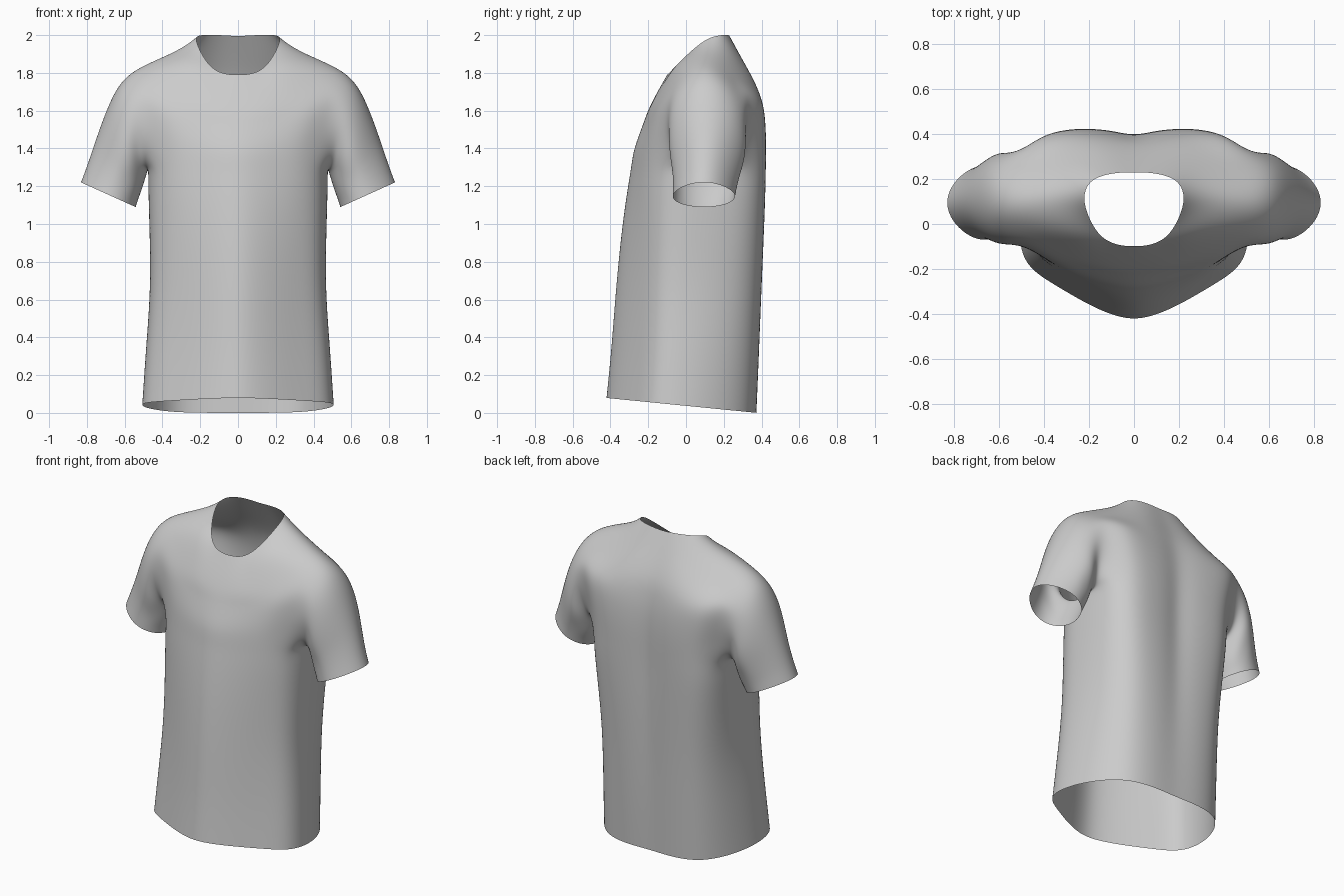
import bpy, bmesh, math
from mathutils import Vector

if "Cube" in bpy.data.objects:
    bpy.data.objects.remove(bpy.data.objects["Cube"])

# Half cross-section from centre front to centre back: (width fraction, depth fraction)
SECTION = [(0, 0), (.22, .035), (.45, .105), (.69, .195), (.91, .28), (1, .39), (1, .53),
           (.985, .69), (.92, .87), (.73, .985), (.44, 1.0), (.2, .985), (0, .95)]
# How the lower back tapers away from that section
TAPER = {7: (-.035, -.02), 8: (-.08, -.05), 9: (-.07, -.04), 10: (-.02, -.01),
         11: (0, .01), 12: (0, .04)}

# Torso rows: half width, side z, front y, front z, back y, back z, front flatness, back taper
ROWS = [(.508, .04, -.43, .08, .378, 0, 1, 1),
        (.49, .32, -.404, .33, .392, .30, 1, .85),
        (.463, .65, -.38, .65, .406, .65, .95, .55),
        (.468, .95, -.35, .95, .418, .95, .85, .25),
        (.475, 1.17, -.318, 1.17, .424, 1.17, .72, 0),
        (.475, 1.29, -.298, 1.28, .426, 1.3, .65, 0),   # armpit row
        (.49, 1.45, -.285, 1.38, .428, 1.42, .65, 0),
        (.53, 1.60, -.257, 1.46, .424, 1.54, .65, 0),
        (.55, 1.72, -.23, 1.53, .41, 1.64, .65, 0)]
ARMPIT = 5

# Shoulder, collar base and neckline: every second point of the half ring
UPPER = [
    [(0, -.203, 1.60), (.22, -.175, 1.63), (.46, -.03, 1.785), (.51, .11, 1.845),
     (.45, .265, 1.77), (.22, .375, 1.74), (0, .36, 1.74)],
    [(0, -.152, 1.70), (.15, -.135, 1.72), (.265, -.045, 1.855), (.34, .12, 1.915),
     (.28, .24, 1.885), (.15, .297, 1.87), (0, .297, 1.87)],
    [(0, -.10, 1.79), (.10, -.085, 1.803), (.173, -.025, 1.867), (.224, .10, 1.975),
     (.195, .19, 2.0), (.10, .225, 2.0), (0, .23, 1.995)]]

# Sleeve rings: outer (x, z), inner (x, z), y centre, y radius
SLEEVE = [((.63, 1.765), (.478, 1.275), .112, .21),
          ((.71, 1.58), (.492, 1.225), .115, .21),
          ((.765, 1.42), (.512, 1.165), .11, .186),
          ((.805, 1.30), (.530, 1.115), .10, .171),
          ((.835, 1.222), (.538, 1.088), .095, .168)]


def body_row(hw, zs, fy, fz, by, bz, flat, taper):
    pts = []
    for i, (xf, yf) in enumerate(SECTION):
        if i < 4:
            yf *= flat
        elif i == 4:
            yf *= .5 + flat / 2
        dx, dy = TAPER.get(i, (0, 0))
        xf += dx * taper
        yf += dy * taper
        y = fy + (by - fy) * yf
        w = xf ** (2 if i < 6 else 3)
        end = fz if i < 6 else bz
        z = end + (zs - end) * w
        if zs < .1:                        # hem lies in one sloping plane
            z = fz + (bz - fz) * yf
        pts.append(Vector((xf * hw, y, z)))
    return pts


def densify(keys):
    """Catmull-Rom midpoints between the keys, mirrored at both ends."""
    k = [Vector(p) for p in keys]
    flip = Vector((-1, 1, 1))
    ext = [k[1] * flip] + k + [k[-2] * flip]
    out = []
    for i in range(len(k) - 1):
        a, b, c, d = ext[i:i + 4]
        out += [b, (9 * (b + c) - a - d) / 16]
    return out + [k[-1]]


bm = bmesh.new()
rows = [body_row(*r) for r in ROWS] + [densify(u) for u in UPPER]
TOP = len(ROWS)
grid = []
for r, row in enumerate(rows):
    inside = ARMPIT < r < TOP
    grid.append([None if inside and 4 < i < 8 else bm.verts.new(p) for i, p in enumerate(row)])

# Torso panels, leaving the armhole open
for r in range(len(grid) - 1):
    for i in range(12):
        if ARMPIT <= r < TOP and 4 <= i < 8:
            continue
        bm.faces.new((grid[r][i], grid[r][i + 1], grid[r + 1][i + 1], grid[r + 1][i]))

# Armhole loop: top, down the front, under the arm, up the back
mid = range(TOP - 1, ARMPIT, -1)
loop = [grid[TOP][i] for i in (6, 5, 4)] + [grid[r][4] for r in mid]
loop += [grid[ARMPIT][i] for i in range(4, 9)] + [grid[r][8] for r in reversed(mid)]
loop += [grid[TOP][i] for i in (8, 7)]

# Sleeve grown from the armhole, with soft folds near the armpit
FOLDS = {(0, 5): .93, (0, 11): .91, (1, 6): .92, (1, 10): .92, (2, 5): .96, (2, 11): .95}
n = len(loop)
for k, (o, inn, cy, ry) in enumerate(SLEEVE):
    ring = []
    for i in range(n):
        a = 2 * math.pi * i / n
        s = FOLDS.get((k, i), 1)
        c, q = math.cos(a) * s, math.sin(a) * s
        # narrower along the outer arm, wider underneath
        q *= 1 + (-.2 * max(0, c) + .12 * max(0, -c)) * min(1, k / 2)
        ring.append(bm.verts.new(((o[0] + inn[0]) / 2 + (o[0] - inn[0]) / 2 * c,
                                  cy - ry * q,
                                  (o[1] + inn[1]) / 2 + (o[1] - inn[1]) / 2 * c)))
    for i in range(n):
        j = (i + 1) % n
        bm.faces.new((loop[i], loop[j], ring[j], ring[i]))
    loop = ring

bmesh.ops.recalc_face_normals(bm, faces=bm.faces)
for f in bm.faces:
    f.smooth = True
mesh = bpy.data.meshes.new("shirt")
bm.to_mesh(mesh)
bm.free()
shirt = bpy.data.objects.new("shirt", mesh)
bpy.context.collection.objects.link(shirt)

# Mirror to the other side and smooth the cloth
m = shirt.modifiers.new("Mirror", 'MIRROR')
m.use_clip = True
m.merge_threshold = .001
s = shirt.modifiers.new("Subdivision", 'SUBSURF')
s.levels = s.render_levels = 3
